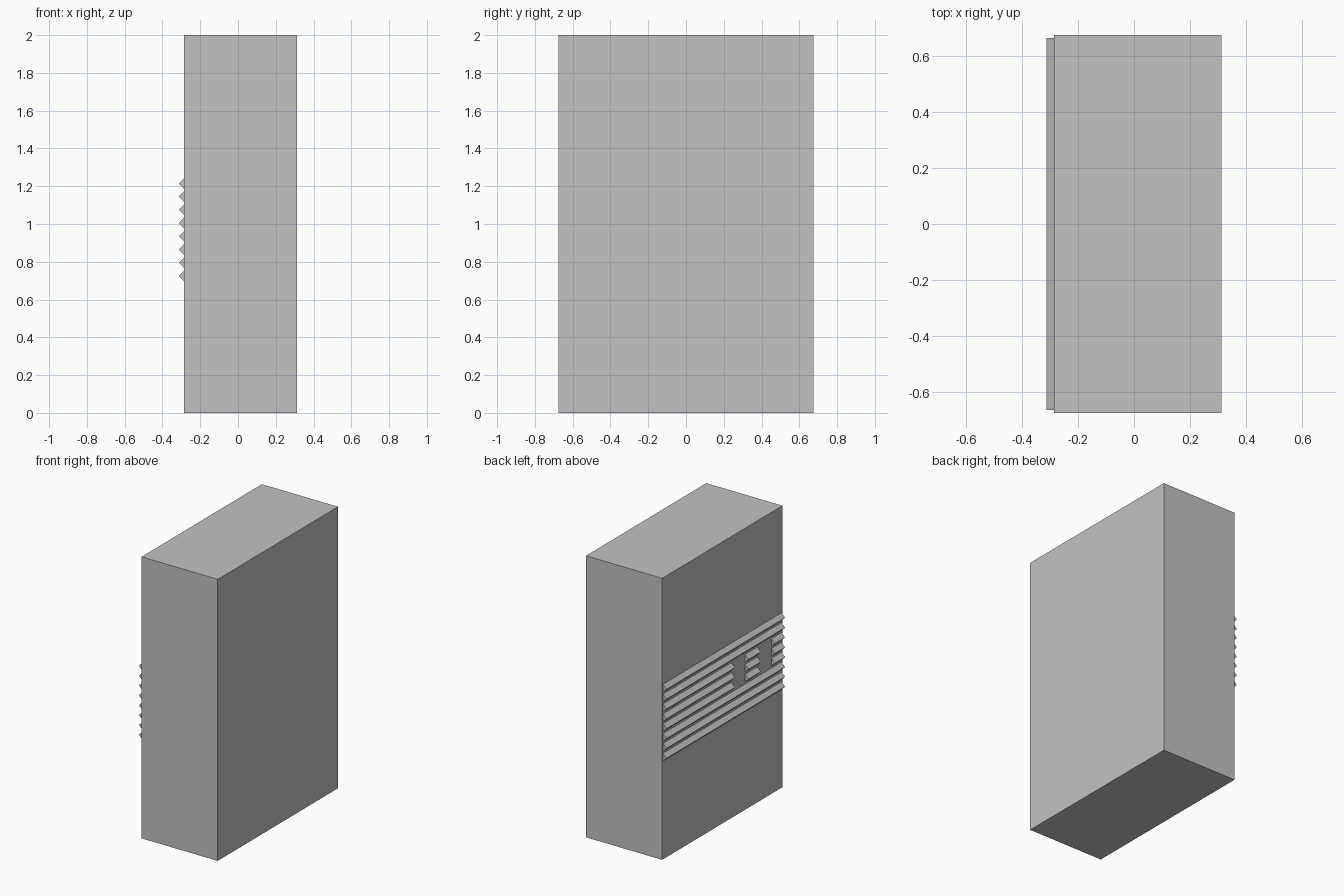
import bpy
import bmesh

if "Cube" in bpy.data.objects:
    bpy.data.objects.remove(bpy.data.objects["Cube"], do_unlink=True)

# Single grey finish
grey = bpy.data.materials.new("plain_grey")
grey.use_nodes = True
colour = (0.54, 0.54, 0.54, 1.0)
grey.diffuse_color = colour
grey.node_tree.nodes["Principled BSDF"].inputs["Base Color"].default_value = colour

BACK, FACE, TIP = 0.313, -0.285, -0.313   # x planes
HALF_RIDGE = 0.028


def prism(name, profile, y0, y1):
    """Extrude an x-z profile from y0 to y1."""
    bm = bmesh.new()
    face = bm.faces.new([bm.verts.new((x, y0, z)) for x, z in profile])
    moved = bmesh.ops.extrude_face_region(bm, geom=[face])["geom"]
    bmesh.ops.translate(bm, vec=(0, y1 - y0, 0),
                        verts=[g for g in moved if isinstance(g, bmesh.types.BMVert)])
    bmesh.ops.recalc_face_normals(bm, faces=bm.faces)
    mesh = bpy.data.meshes.new(name)
    bm.to_mesh(mesh)
    bm.free()
    mesh.materials.append(grey)
    obj = bpy.data.objects.new(name, mesh)
    bpy.context.collection.objects.link(obj)
    return obj


# Main block
prism("body", [(FACE, 0), (BACK, 0), (BACK, 2), (FACE, 2)], -0.675, 0.675)

# Row of triangular ridges; three of them are interrupted by two openings
full = [(-0.665, 0.665)]
broken = [(-0.665, -0.55), (-0.395, -0.255), (-0.105, 0.665)]
for row in range(8):
    z = 1.215 - 0.07 * row
    profile = [(FACE, z - HALF_RIDGE), (FACE, z + HALF_RIDGE), (TIP, z)]
    for part, (y0, y1) in enumerate(broken if row in (2, 3, 4) else full):
        prism(f"ridge_{row + 1}_{part + 1}", profile, y0, y1)
